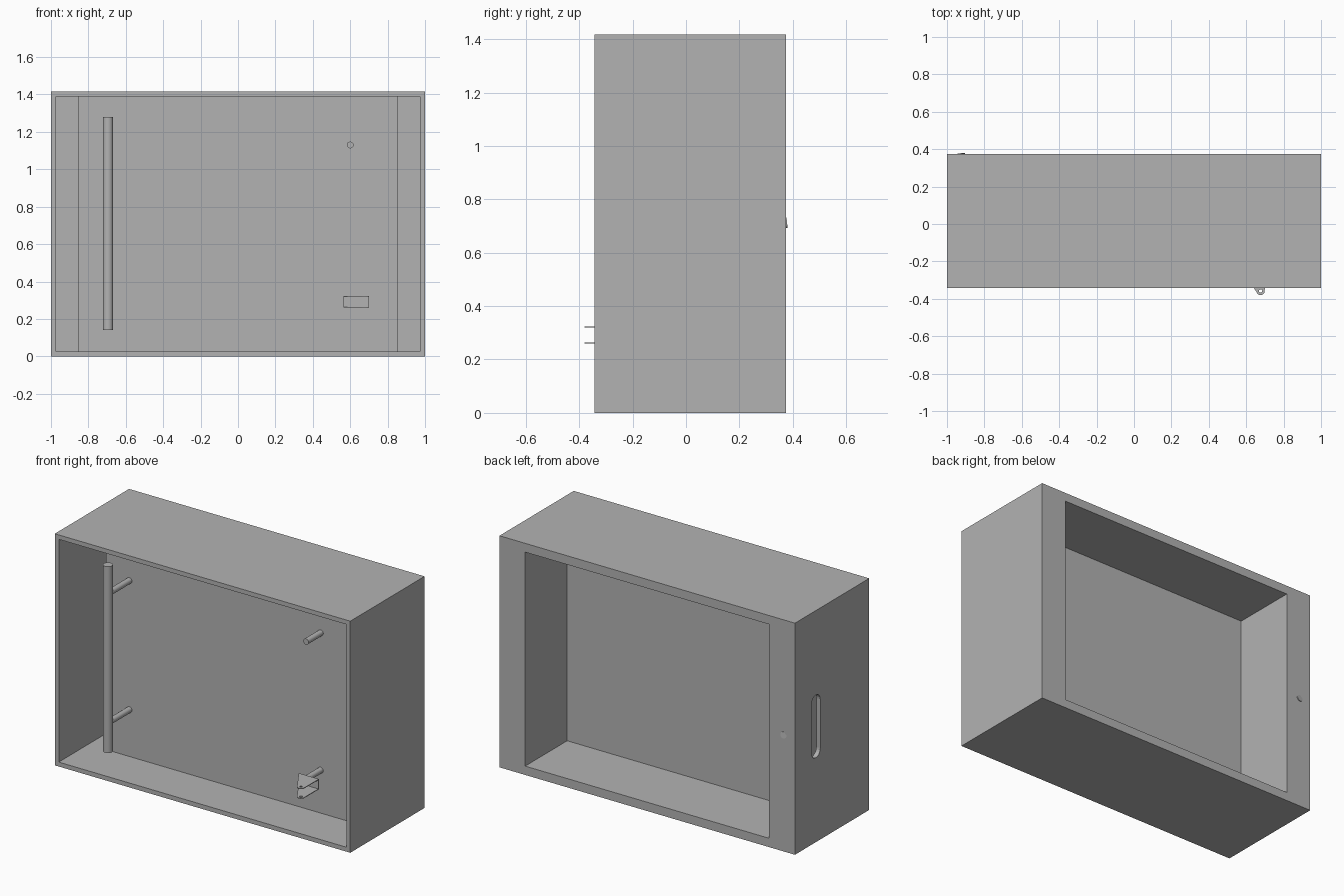
import bpy, bmesh, math
from mathutils import Matrix, Vector

cube = bpy.data.objects.get("Cube")
if cube:
    bpy.data.objects.remove(cube, do_unlink=True)

grey = bpy.data.materials.new("plain grey")
grey.use_nodes = True
colour = (0.45, 0.45, 0.45, 1)
grey.diffuse_color = colour
grey.node_tree.nodes["Principled BSDF"].inputs["Base Color"].default_value = colour

# Overall sizes
W, H, T = 1.0, 1.417, 0.027
FRONT, BACK, PANEL = -0.343, 0.375, -0.058
CHANNEL = 0.853
MID = H / 2


def finish(name, bm):
    bmesh.ops.recalc_face_normals(bm, faces=bm.faces)
    mesh = bpy.data.meshes.new(name)
    bm.to_mesh(mesh)
    bm.free()
    mesh.materials.append(grey)
    ob = bpy.data.objects.new(name, mesh)
    bpy.context.collection.objects.link(ob)
    return ob


def prism(name, points, lo, hi, axis="Z"):
    """Extrude a flat outline from lo to hi along Z (x,y points) or X (y,z points)."""
    place = (lambda a, b, c: (a, b, c)) if axis == "Z" else (lambda a, b, c: (c, a, b))
    bm = bmesh.new()
    face = bm.faces.new([bm.verts.new(place(a, b, lo)) for a, b in points])
    top = bmesh.ops.extrude_face_region(bm, geom=[face])["geom"]
    step = Vector(place(0, 0, hi - lo))
    bmesh.ops.translate(bm, vec=step, verts=[v for v in top if isinstance(v, bmesh.types.BMVert)])
    return finish(name, bm)


def rod(name, start, end, radius, sides=24):
    start, end = Vector(start), Vector(end)
    line = end - start
    bm = bmesh.new()
    turn = line.to_track_quat("Z", "Y").to_matrix().to_4x4()
    bmesh.ops.create_cone(bm, cap_ends=True, segments=sides, radius1=radius, radius2=radius,
                          depth=line.length, matrix=Matrix.Translation((start + end) / 2) @ turn)
    ob = finish(name, bm)
    activate(ob)
    bpy.ops.object.shade_smooth_by_angle(angle=math.radians(35))
    return ob


def activate(ob):
    bpy.ops.object.select_all(action="DESELECT")
    ob.select_set(True)
    bpy.context.view_layer.objects.active = ob


def cut(ob, cutter):
    mod = ob.modifiers.new("cut", "BOOLEAN")
    mod.operation, mod.solver, mod.object = "DIFFERENCE", "EXACT", cutter
    activate(ob)
    bpy.ops.object.modifier_apply(modifier=mod.name)
    bpy.data.objects.remove(cutter, do_unlink=True)


def rectangle(x, y0, y1):
    return [(-x, y0), (x, y0), (x, y1), (-x, y1)]


def arc(cx, cy, r, a0, a1, steps=10):
    angles = [math.radians(a0 + (a1 - a0) * i / steps) for i in range(steps + 1)]
    return [(cx + r * math.cos(a), cy + r * math.sin(a)) for a in angles]


# Case: front recess with a deep channel at each side, and a recess behind the panel
case = prism("case", rectangle(W, FRONT, BACK), 0, H)
inner = W - T
half = [(inner, FRONT - 0.1), (inner, BACK - T), (CHANNEL, BACK - T), (CHANNEL, PANEL)]
front_outline = half + [(-x, y) for x, y in reversed(half)]
cut(case, prism("front_cutter", front_outline, T, H - T))
cut(case, prism("back_cutter", rectangle(CHANNEL - T, PANEL + T, BACK + 0.1), 2 * T, H - 2 * T))

# Slot through the right side wall
r, reach = 0.042, 0.15
slot = arc(0.172, MID + reach, r, 0, 180) + arc(0.172, MID - reach, r, 180, 360)
cut(case, prism("slot_cutter", slot, -W - 0.05, -W + 0.06, "X"))

# Pull handle on two pegs
rod("handle_bar", (-0.695, -0.265, 0.14), (-0.695, -0.265, 1.28), 0.028, 32)
for label, side in (("lower", -1), ("upper", 1)):
    z = MID + side * 0.395
    rod(label + "_handle_peg", (-0.695, -0.265, z), (-0.695, PANEL + 0.005, z), 0.018)

# Pegs on the left of the panel
rod("upper_peg", (0.6, -0.2, 1.13), (0.6, PANEL + 0.005, 1.13), 0.018)
rod("lower_peg", (0.6, -0.218, 0.29), (0.6, PANEL + 0.005, 0.29), 0.018)

# Thin latch bracket: two pointed plates joined by a web
tip = (0.677, -0.358)
outline = [(0.7, -0.22), (0.565, -0.22)] + arc(*tip, 0.022, 215, 360)
for label, z in (("lower", 0.26), ("upper", 0.319)):
    plate = prism(label + "_latch_plate", outline, z, z + 0.004)
    cut(plate, rod("hole_cutter", (*tip, z - 0.05), (*tip, z + 0.05), 0.009, 16))
prism("latch_web", [(0.565, -0.222), (0.7, -0.222), (0.7, -0.218), (0.565, -0.218)], 0.26, 0.323)

# Small tilted stud on the back flange
rod("back_stud", (-0.921, 0.355, 0.71), (-0.923, 0.377, 0.712), 0.02)
